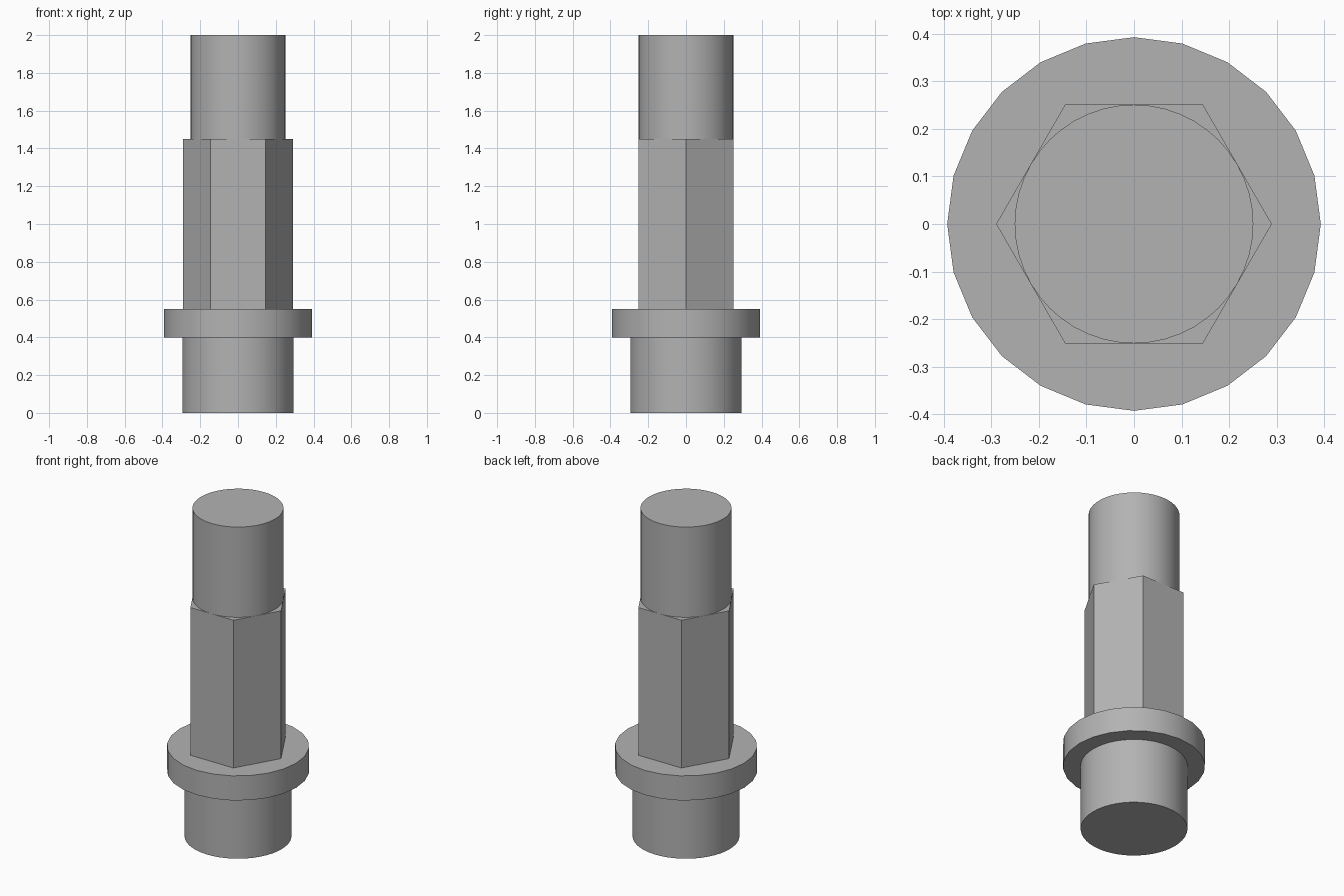
import bpy
import math

cube = bpy.data.objects.get("Cube")
if cube:
    bpy.data.objects.remove(cube, do_unlink=True)

# Single plain metal colour
GREY = (0.45, 0.45, 0.45, 1)
metal = bpy.data.materials.new("grey metal")
metal.use_nodes = True
metal.diffuse_color = GREY
metal.node_tree.nodes["Principled BSDF"].inputs["Base Color"].default_value = GREY


def prism(name, radius, bottom, top, sides):
    """Upright prism between two heights; round ones are smooth shaded."""
    bpy.ops.mesh.primitive_cylinder_add(
        vertices=sides, radius=radius, depth=top - bottom,
        location=(0, 0, (bottom + top) / 2), rotation=(0, 0, math.pi / 2))
    part = bpy.context.object
    part.name = name
    part.data.materials.append(metal)
    if sides > 6:
        bpy.ops.object.shade_smooth_by_angle(angle=math.radians(30))
    return part


# Stacked parts from the floor up
prism("base_plug", 0.295, 0, 0.4, 48)
prism("flange", 0.393, 0.4, 0.55, 24)
prism("hex_shank", 0.29, 0.55, 1.45, 6)
prism("top_pin", 0.251, 1.45, 2, 48)
